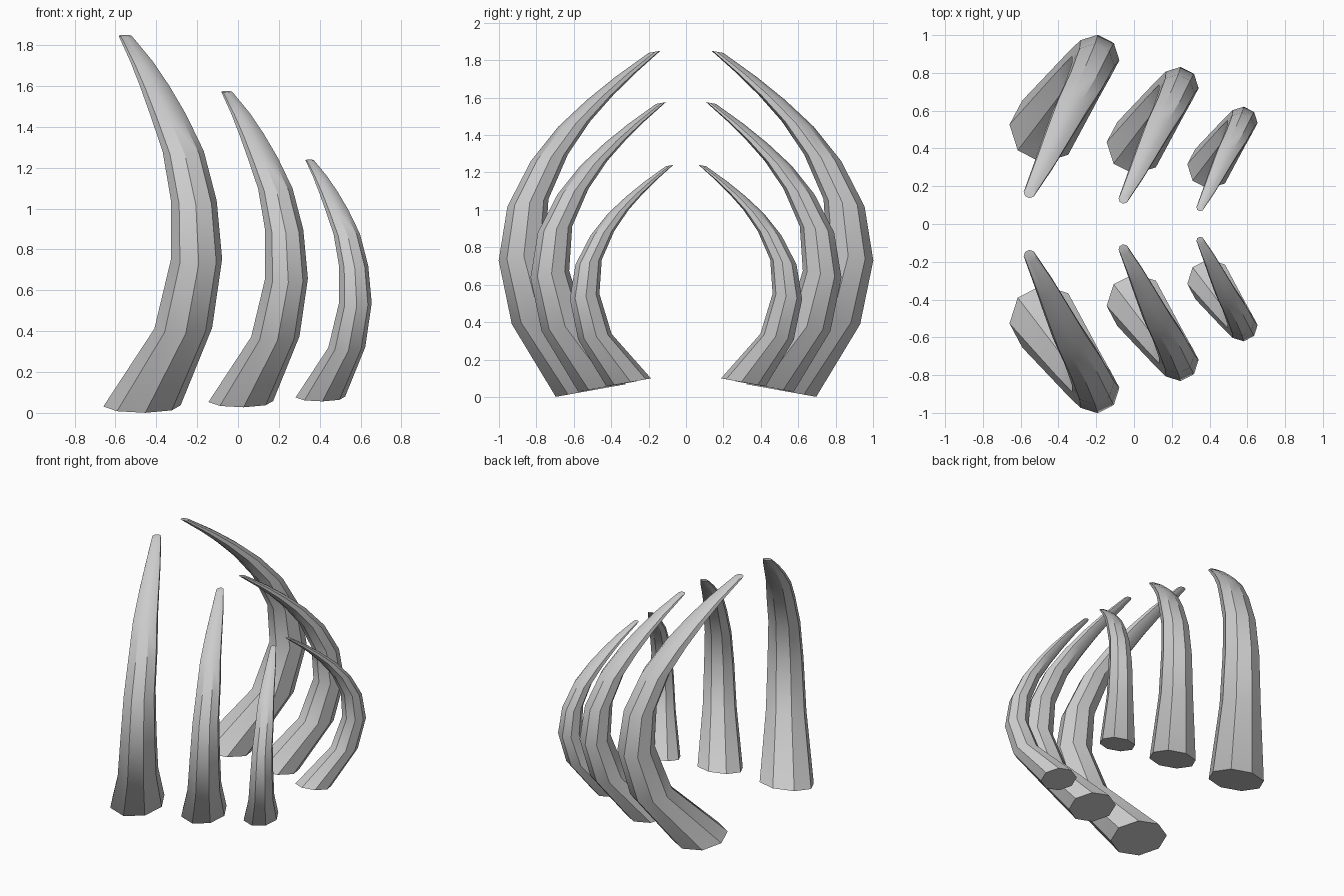
import bpy, bmesh
from math import sin, cos, pi, radians

if "Cube" in bpy.data.objects:
    bpy.data.objects.remove(bpy.data.objects["Cube"])

SIDES = 8
TILT = radians(10.2)     # all rings share the tilt of the base
PHASE = radians(-5)

# Ring centres and radius of the largest tusk: x, y, z, r
RINGS = [
    (-0.470, 0.510, 0.034, 0.190),
    (-0.268, 0.792, 0.414, 0.142),
    (-0.203, 0.878, 0.752, 0.126),
    (-0.216, 0.845, 1.038, 0.112),
    (-0.268, 0.730, 1.280, 0.101),
    (-0.342, 0.597, 1.460, 0.088),
    (-0.408, 0.460, 1.600, 0.072),
    (-0.472, 0.325, 1.720, 0.055),
    (-0.552, 0.168, 1.845, 0.032),
]


def tusk(name, scale, offset, side):
    bm = bmesh.new()
    loops = []
    for x, y, z, r in RINGS:
        loop = []
        for i in range(SIDES):
            a = PHASE + 2 * pi * i / SIDES
            px = x + r * cos(a)
            py = y + r * sin(a) * cos(TILT)
            pz = z - r * sin(a) * sin(TILT)
            loop.append(bm.verts.new((px * scale + offset[0],
                                      (py * scale + offset[1]) * side,
                                      pz * scale + offset[2])))
        loops.append(loop)
    for a, b in zip(loops, loops[1:]):
        for i in range(SIDES):
            j = (i + 1) % SIDES
            bm.faces.new((a[i], a[j], b[j], b[i]))
    # Base and tip caps
    bm.faces.new(loops[0])
    bm.faces.new(loops[-1])
    bmesh.ops.recalc_face_normals(bm, faces=bm.faces)
    mesh = bpy.data.meshes.new(name)
    bm.to_mesh(mesh)
    bm.free()
    ob = bpy.data.objects.new(name, mesh)
    bpy.context.collection.objects.link(ob)
    bpy.ops.object.select_all(action='DESELECT')
    ob.select_set(True)
    bpy.context.view_layer.objects.active = ob
    bpy.ops.object.shade_smooth_by_angle(angle=radians(30))


# Three sizes, mirrored front to back
for size, scale, offset in (
    ("large", 1.0, (0, 0, 0)),
    ("medium", 0.837, (0.407, -0.007, 0.027)),
    ("small", 0.64, (0.704, -0.02, 0.056)),
):
    tusk(size + "_tusk_back", scale, offset, 1)
    tusk(size + "_tusk_front", scale, offset, -1)
